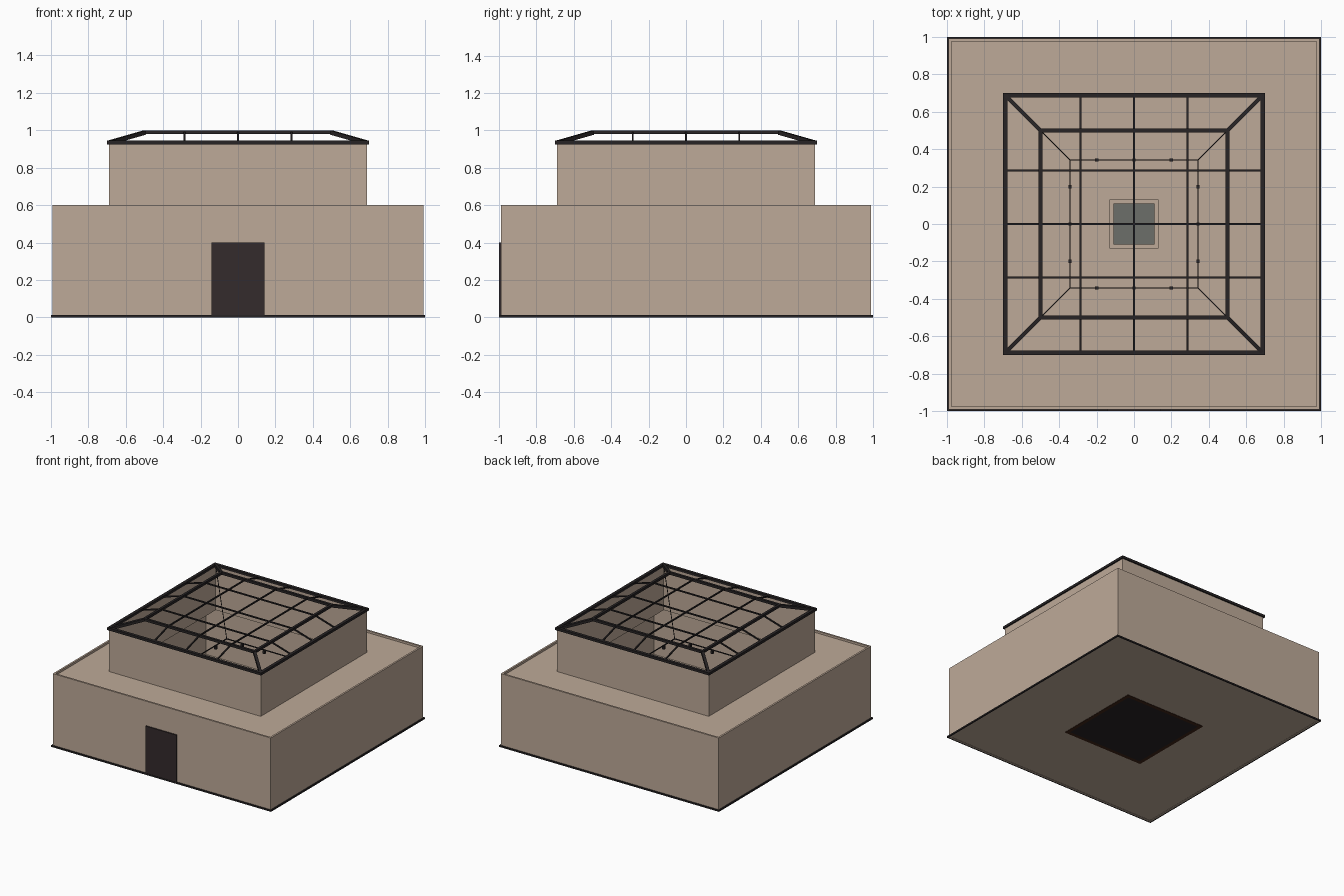
import bpy, bmesh
from mathutils import Vector

if "Cube" in bpy.data.objects:
    bpy.data.objects.remove(bpy.data.objects["Cube"])


def material(name, rgb):
    m = bpy.data.materials.new(name)
    m.diffuse_color = (*rgb, 1)
    m.use_nodes = True
    m.node_tree.nodes["Principled BSDF"].inputs["Base Color"].default_value = m.diffuse_color
    return m


PLASTER = material("beige_plaster", (0.515, 0.402, 0.316))
METAL = material("dark_metal", (0.020, 0.017, 0.018))
DOOR = material("dark_door", (0.034, 0.024, 0.025))
BROWN = material("brown_trim", (0.050, 0.018, 0.009))
GREY = material("grey_stone", (0.150, 0.156, 0.144))


def finish(name, bm, mat):
    bmesh.ops.recalc_face_normals(bm, faces=bm.faces)
    me = bpy.data.meshes.new(name)
    bm.to_mesh(me)
    bm.free()
    me.materials.append(mat)
    ob = bpy.data.objects.new(name, me)
    bpy.context.scene.collection.objects.link(ob)
    return ob


def add_box(bm, lo, hi):
    vs = bmesh.ops.create_cube(bm, size=1)["verts"]
    lo, hi = Vector(lo), Vector(hi)
    for v in vs:
        v.co = Vector((lo[i] + (v.co[i] + 0.5) * (hi[i] - lo[i]) for i in range(3)))


def box(name, lo, hi, mat):
    bm = bmesh.new()
    add_box(bm, lo, hi)
    return finish(name, bm, mat)


def square_ring(name, outer, inner, z0, z1, mat):
    """Square tube around the z axis, given by half widths."""
    bm = bmesh.new()
    loops = [[bm.verts.new((sx * r, sy * r, z)) for sx, sy in CORNERS]
             for r, z in ((outer, z0), (outer, z1), (inner, z1), (inner, z0))]
    for i in range(4):
        a, b = loops[i], loops[(i + 1) % 4]
        for j in range(4):
            k = (j + 1) % 4
            bm.faces.new((a[j], a[k], b[k], b[j]))
    return finish(name, bm, mat)


def add_bar(bm, a, b, w):
    """Square bar between two points."""
    a, b = Vector(a), Vector(b)
    d = b - a
    rot = d.to_track_quat('Z', 'Y')
    for v in bmesh.ops.create_cube(bm, size=1)["verts"]:
        v.co = (a + b) / 2 + rot @ Vector((v.co.x * w, v.co.y * w, v.co.z * d.length))


CORNERS = ((-1, -1), (1, -1), (1, 1), (-1, 1))

# Lower hall: walls, floor, roof terrace behind a low lip
square_ring("lower_walls", 0.99, 0.975, 0.0, 0.60, PLASTER)
box("floor", (-0.975, -0.975, 0.002), (0.975, 0.975, 0.012), PLASTER)
square_ring("roof_terrace", 0.975, 0.675, 0.57, 0.583, PLASTER)
square_ring("base_trim", 1.0, 0.99, 0.0, 0.012, METAL)

# Upper storey, open to the hall below
square_ring("upper_walls", 0.69, 0.675, 0.575, 0.925, PLASTER)

# Door with a narrow frame
box("door", (-0.13, -0.997, 0.012), (0.13, -0.989, 0.39), DOOR)
bm = bmesh.new()
for s in (-1, 1):
    add_box(bm, (s * 0.135 - 0.006, -1.0, 0), (s * 0.135 + 0.006, -0.989, 0.40))
add_box(bm, (-0.129, -1.0, 0.388), (0.129, -0.989, 0.40))
finish("door_frame", bm, DOOR)

# Skylight: lower frame, raised upper frame, hips and glazing bars
square_ring("skylight_lower_frame", 0.70, 0.675, 0.925, 0.945, METAL)
square_ring("skylight_upper_frame", 0.51, 0.49, 0.98, 1.0, METAL)
bm = bmesh.new()
for sx, sy in CORNERS:
    add_bar(bm, (sx * 0.685, sy * 0.685, 0.935), (sx * 0.50, sy * 0.50, 0.988), 0.022)
finish("skylight_hips", bm, METAL)
bm = bmesh.new()
for t in (-0.285, 0, 0.285):
    path = [(-0.685, 0.935), (-0.50, 0.99), (0.50, 0.99), (0.685, 0.935)]
    for (u0, z0), (u1, z1) in zip(path, path[1:]):
        add_bar(bm, (t, u0, z0), (t, u1, z1), 0.010)
        add_bar(bm, (u0, t, z0), (u1, t, z1), 0.010)
finish("glazing_bars", bm, METAL)

# Hanging light ring with cables and small lamps
square_ring("hanging_ring", 0.345, 0.338, 0.547, 0.554, METAL)
bm = bmesh.new()
for sx, sy in CORNERS:
    add_bar(bm, (sx * 0.67, sy * 0.67, 0.925), (sx * 0.342, sy * 0.342, 0.55), 0.005)
finish("ring_cables", bm, METAL)
bm = bmesh.new()
for s in (-0.342, 0.342):
    for t in (-0.2, 0, 0.2):
        for x, y in ((s, t), (t, s)):
            add_box(bm, (x - 0.009, y - 0.009, 0.52), (x + 0.009, y + 0.009, 0.547))
finish("ring_lamps", bm, METAL)

# Central pedestal with a grey block on top
box("pedestal", (-0.13, -0.13, 0.012), (0.13, 0.13, 0.10), PLASTER)
box("pedestal_block", (-0.11, -0.11, 0.10), (0.11, 0.11, 0.12), GREY)

# Underside: beige slab with a dark framed panel
square_ring("underside_frame", 0.37, 0.34, 0.0, 0.004, BROWN)
box("underside_panel", (-0.34, -0.34, 0.0), (0.34, 0.34, 0.004), METAL)
